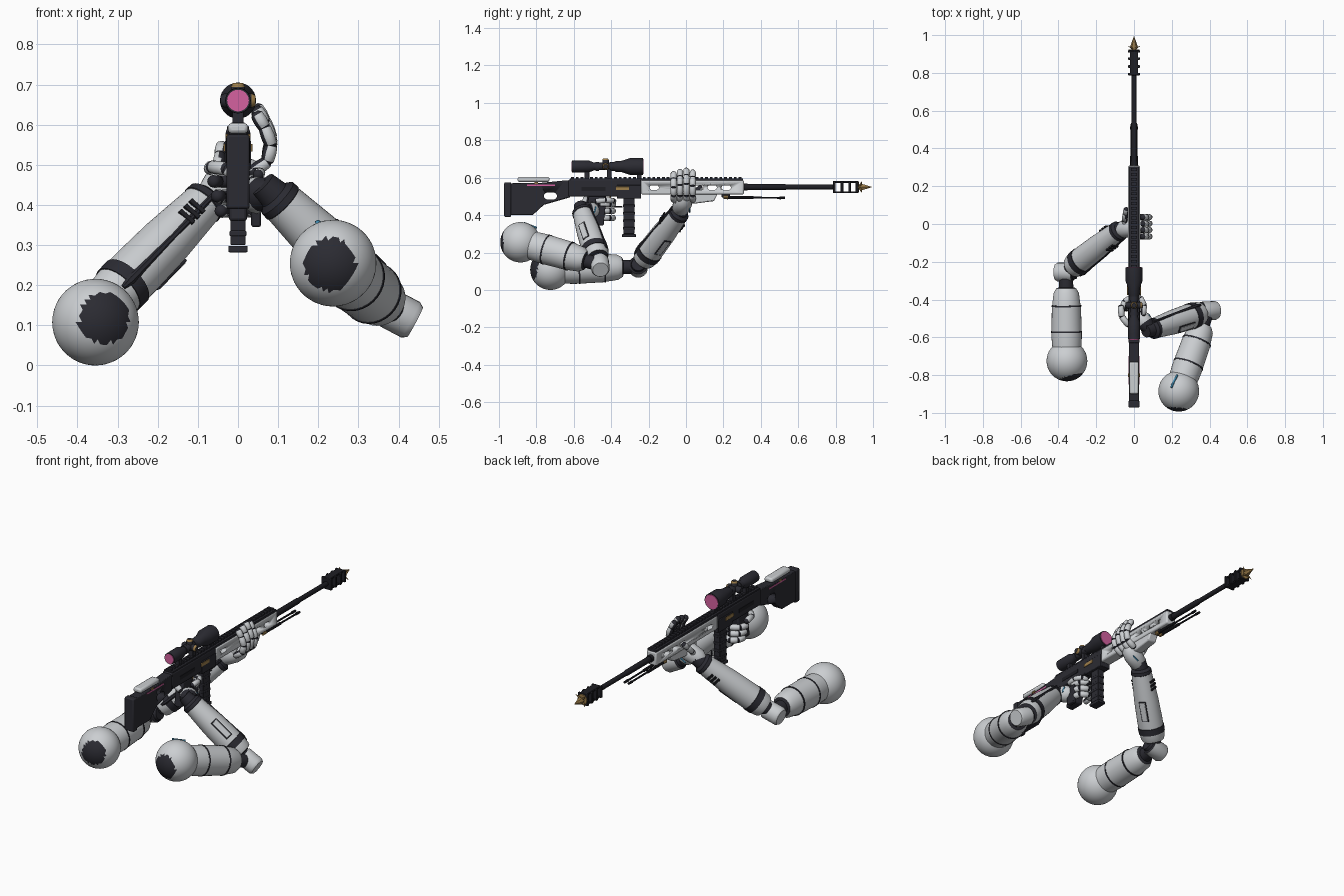
import bpy, bmesh, math, random
from mathutils import Vector as V, Matrix

random.seed(4)
cube = bpy.data.objects.get("Cube")
if cube:
    bpy.data.objects.remove(cube)


def material(name, rgb):
    m = bpy.data.materials.new(name)
    m.use_nodes = True
    m.diffuse_color = (*rgb, 1)
    m.node_tree.nodes["Principled BSDF"].inputs["Base Color"].default_value = (*rgb, 1)
    return m


white = material("armour white", (.6, .62, .64))
dark = material("dark polymer", (.024, .024, .032))
black = material("black steel", (.013, .013, .017))
gold = material("aged gold", (.34, .21, .07))
pink = material("pink glass", (.66, .12, .35))
blue = material("blue accent", (.05, .25, .42))


def finish(name, bm, mats, bevel=0.0, angle=38):
    bmesh.ops.recalc_face_normals(bm, faces=bm.faces)
    mesh = bpy.data.meshes.new(name)
    bm.to_mesh(mesh)
    bm.free()
    for m in mats:
        mesh.materials.append(m)
    mesh.shade_smooth()
    mesh.set_sharp_from_angle(angle=math.radians(angle))
    ob = bpy.data.objects.new(name, mesh)
    bpy.context.collection.objects.link(ob)
    if bevel:
        mod = ob.modifiers.new("bevel", "BEVEL")
        mod.width, mod.segments, mod.limit_method = bevel, 2, "ANGLE"
    return ob


def add_lathe(bm, p0, p1, prof, n=24):
    """Rings of (distance, radius, material index) from p0 towards p1."""
    p0, p1 = V(p0), V(p1)
    q = (p1 - p0).to_track_quat("Z", "Y")
    rings = []
    for d, r, *_ in prof:
        rings.append([bm.verts.new(p0 + q @ V((r * math.cos(a), r * math.sin(a), d)))
                      for a in (math.tau * i / n for i in range(n))])
    for k, (a, b) in enumerate(zip(rings, rings[1:])):
        for i in range(n):
            f = bm.faces.new((a[i], a[(i + 1) % n], b[(i + 1) % n], b[i]))
            f.material_index = prof[k][2] if len(prof[k]) > 2 else 0
    for ring, p in ((rings[0], prof[0]), (rings[-1], prof[-1])):
        f = bm.faces.new(ring)
        f.material_index = p[2] if len(p) > 2 else 0


def lathe(name, p0, p1, prof, mats, n=24):
    bm = bmesh.new()
    add_lathe(bm, p0, p1, prof, n)
    return finish(name, bm, mats)


def prism(name, pts, half, mat, bevel=.004, x=0):
    """Side outline of (y, z) points, extruded across x."""
    bm = bmesh.new()
    sides = [[bm.verts.new((x + s * half, y, z)) for y, z in pts] for s in (-1, 1)]
    for s in sides:
        bm.faces.new(s)
    for i in range(len(pts)):
        j = (i + 1) % len(pts)
        bm.faces.new((sides[0][i], sides[0][j], sides[1][j], sides[1][i]))
    return finish(name, bm, [mat], bevel)


def bar(name, y0, y1, z0, z1, half, mat, bevel=.003, x=0):
    return prism(name, [(y0, z0), (y1, z0), (y1, z1), (y0, z1)], half, mat, bevel, x)


def oval(y, z, length, height):
    r, h = height / 2, length / 2 - height / 2
    return [(y + (h if math.cos(a) > 0 else -h) + r * math.cos(a), z + r * math.sin(a))
            for a in (math.tau * (i + .5) / 16 for i in range(16))]


def cut(ob, outlines):
    """Cut side outlines through an object and discard the cutters."""
    cutters = [prism("cutter", o, .2, dark, 0) for o in outlines]
    for c in cutters:
        c.hide_render = True
        mod = ob.modifiers.new("cut", "BOOLEAN")
        mod.operation, mod.solver, mod.object = "DIFFERENCE", "EXACT", c
    bpy.context.view_layer.update()
    mesh = bpy.data.meshes.new_from_object(ob.evaluated_get(bpy.context.evaluated_depsgraph_get()))
    ob.modifiers.clear()
    ob.data = mesh
    for c in cutters:
        bpy.data.objects.remove(c)


def plate(name, centre, normal, along, size, mat, bevel=.002):
    """Thin plate of (length, width, thickness) lying on a surface."""
    nz = V(normal).normalized()
    nx = (V(along) - nz * V(along).dot(nz)).normalized()
    rot = Matrix((nx, nz.cross(nx), nz)).transposed().to_4x4()
    bm = bmesh.new()
    bmesh.ops.create_cube(bm, size=1, matrix=Matrix.Translation(centre) @ rot @ Matrix.Diagonal((*size, 1)))
    return finish(name, bm, [mat], bevel)


def finger(name, pts, r, hub):
    """White rounded segments, dark at the knuckles and on the side facing the hub."""
    bm = bmesh.new()
    for a, b in zip(pts, pts[1:]):
        n = (V(b) - V(a)).length
        add_lathe(bm, a, b, [(-.4 * r, .5 * r, 1), (.1 * r, .95 * r), (n * .5, r * 1.05),
                             (n - .1 * r, .95 * r, 1), (n + .4 * r, .5 * r, 1)], 12)
    bmesh.ops.recalc_face_normals(bm, faces=bm.faces)
    for f in bm.faces:
        if (V(hub) - f.calc_center_median()).normalized().dot(f.normal) > .45:
            f.material_index = 1
    return finish(name, bm, [white, dark], angle=50)


# Stock with thumbhole, receiver and cheek rest
stock = prism("stock", [(-.96, .40), (-.82, .40), (-.76, .455), (-.62, .495), (-.6, .585), (-.65, .585),
                        (-.78, .572), (-.96, .57)], .026, dark)
cut(stock, [oval(-.725, .502, .07, .036)])
bar("butt_pad", -.972, -.935, .39, .575, .029, dark, .006)
bar("cheek_rest", -.9, -.73, .578, .604, .025, white, .009)
prism("receiver", [(-.63, .5), (-.24, .5), (-.24, .59), (-.63, .59)], .03, dark, .006)
bar("magazine_well", -.37, -.24, .488, .56, .033, dark)
for s in (-1, 1):
    bar("pink_stripe", -.85, -.7, .557, .564, .002, pink, 0, s * .026)
    bar("receiver_gold_plate", -.375, -.305, .533, .552, .003, gold, .001, s * .033)
    bar("stock_gold_pin", -.81, -.79, .566, .577, .003, gold, .001, s * .028)
    bar("ejection_slot", -.56, -.43, .53, .55, .002, black, 0, s * .03)
bar("magazine", -.335, -.275, .3, .5, .019, dark)
bar("magazine_base", -.342, -.268, .282, .298, .024, dark)
for z in (.33, .37, .41, .45):
    bar("magazine_rib", -.338, -.272, z - .008, z + .006, .021, dark)
prism("pistol_grip", [(-.52, .5), (-.43, .5), (-.455, .36), (-.54, .36)], .023, dark, .008)
prism("grip_guard", [(-.5, .45), (-.43, .45), (-.44, .345), (-.49, .345)], .012, dark, .005, .045)
bar("trigger_guard", -.44, -.34, .44, .448, .008, dark)
bar("trigger", -.41, -.4, .45, .5, .004, gold, .001)

# Handguard with slots and a toothed top rail
guard = bar("handguard", -.24, .31, .51, .587, .031, white, .008)
cut(guard, [oval(y, .547, .05, .024) for y in (-.17, .07, .14, .215)])
bar("top_rail", -.62, .305, .584, .597, .027, dark, .002)
for i in range(36):
    bar("rail_tooth", -.615 + i * .0256, -.6 + i * .0256, .596, .605, .016, dark, 0)
prism("foregrip", [(-.06, .515), (.17, .515), (.15, .475), (.05, .462), (-.06, .462)], .026, white, .006)

# Barrel, slotted muzzle brake and spiked tip
lathe("barrel", (0, .29, .55), (0, 1, .55), [(0, .019), (.04, .019), (.04, .016), (.24, .016), (.25, .013), (.51, .013)],
      [black], 16)
for z in (.522, .578):
    bar("brake_rail", .79, .915, z - .005, z + .005, .021, black, .002)
for y in (.793, .834, .875, .914):
    bar("brake_baffle", y - .007, y + .007, .518, .582, .031, black, .003)
lathe("tip_collar", (0, .918, .55), (0, 1, .55), [(0, .03), (.007, .028)], [gold], 12)
lathe("gold_spike", (0, .92, .55), (0, 1, .55), [(0, .012), (.02, .02), (.075, .0005)], [gold], 6)
for i in range(4):
    a = math.tau * (i + .5) / 4
    p = V((0, .928, .55))
    lathe("side_spike", p, p + V((math.cos(a), .3, math.sin(a))), [(0, .01), (.045, .0005)], [gold], 5)

# Folded bipod with gold joints
bar("bipod_mount", .19, .235, .495, .515, .016, dark)
for s in (-1, 1):
    lathe("bipod_leg", (s * .013, .2, .495), (s * .013, 1, .488),
          [(0, .01, 1), (.025, .01, 1), (.025, .008), (.16, .008), (.16, .005), (.3, .005), (.3, .008), (.33, .006)],
          [black, gold], 8)

# Scope on three mounts
Z = .66
lathe("scope", (0, -.61, Z), (0, 0, Z), [(0, .031), (.03, .032), (.09, .032), (.12, .02), (.22, .02), (.235, .029),
                                         (.27, .031), (.31, .045), (.38, .045)], [dark], 28)
lathe("eyepiece_lens", (0, -.613, Z), (0, 0, Z), [(0, .027), (.005, .027)], [pink])
lathe("front_lens", (0, -.232, Z), (0, 0, Z), [(0, .04), (.005, .04)], [pink])
for d, cap in (((1, 0, 0), 1), ((0, 0, 1), 1), ((-1, 0, 0), 0)):
    lathe("turret", (0, -.43, Z), V((0, -.43, Z)) + V(d), [(0, .018), (.034, .018, cap), (.04, .015, cap), (.044, .012)],
          [dark, gold], 14)
for y in (-.53, -.41, -.25):
    bar("scope_mount", y - .013, y + .013, .595, .65, .014, dark)
for y in (-.475, -.395):
    lathe("scope_band", (0, y - .01, Z), (0, 1, Z), [(0, .024), (.02, .024)], [dark], 20)


def arm(side, shoulder, elbow, wrist, hinge, patch, panel, vents):
    """Shoulder ball, upper arm, elbow, forearm and wrist along a bent line."""
    s, e, w = V(shoulder), V(elbow), V(wrist)
    # Ball with a ragged dark socket at the back
    bm = bmesh.new()
    bmesh.ops.create_icosphere(bm, subdivisions=4, radius=.108, matrix=Matrix.Translation(s))
    pd = V(patch).normalized()
    for f in bm.faces:
        d = (f.calc_center_median() - s).normalized()
        if d.dot(pd) > .8 + random.uniform(-.015, .015):
            f.material_index = 1
    finish(side + "_shoulder", bm, [white, dark])
    n = (e - s).length
    lathe(side + "_upper_arm", s, e, [(.05, .075), (.12, .08), (.15, .08, 1), (.15, .082, 1), (.158, .082, 1), (.158, .08),
                                     (n * .61, .077, 1), (n * .61, .079, 1), (n * .61 + .008, .079, 1),
                                     (n * .61 + .008, .075), (n - .11, .067), (n - .085, .052, 1), (n - .08, .038, 1),
                                     (n, .036, 1)], [white, dark], 32)
    h = V(hinge).normalized()
    lathe(side + "_elbow", e - h * .055, e + h, [(0, .036, 1), (.015, .04, 1), (.02, .05), (.1, .05), (.113, .042)],
          [white, dark])
    m = (w - e).length
    lathe(side + "_forearm", e, w, [(0, .034, 1), (.05, .04, 1), (.055, .058), (.07, .064), (.1, .067, 1), (.1, .07, 1),
                                   (.135, .071, 1), (.136, .068), (.17, .068), (m * .6, .065), (m - .042, .054, 1),
                                   (m - .04, .056, 1), (m - .022, .055, 1), (m - .01, .04, 1), (m + .03, .034, 1)],
          [white, dark], 32)
    axis = (w - e).normalized()

    def across(v):
        return (V(v) - axis * V(v).dot(axis)).normalized()

    # Forearm panel, vents and strut
    out = across(panel)
    mid = e + axis * m * .5
    plate(side + "_panel_edge", mid + out * .065, out, axis, (.116, .04, .008), dark, .003)
    plate(side + "_panel", mid + out * .067, out, axis, (.108, .032, .009), white, .003)
    for v in vents:
        vd = across(v)
        for k in range(3):
            plate(side + "_vent", e + axis * (m - .085 - k * .021) + vd * .0595, vd, axis, (.012, .046, .009), black, .001)
    low = axis.cross(across((hinge[0], -.4, .1)))
    lathe(side + "_strut", e + axis * .08 + low * .064, e + axis * m + low * .052,
          [(0, .006), (.03, .014), (.07, .012), (m - .14, .008), (m - .09, .006)], [dark], 8)


arm("right_hand_side", (.237, -.885, .255), (.39, -.46, .135), (.083, -.56, .432), (.85, .05, -.45), (-.1, -1, -.04),
    (1, -.4, .1), [])
arm("left_hand_side", (-.355, -.725, .108), (-.36, -.255, .125), (-.065, -.025, .425), (-1, 0, -.25), (.25, -1, .12),
    (.8, .4, -.5), [(0, -1, .15), (-.2, 1, -.1)])
plate("shoulder_blue_line", (.213, -.832, .345), (-.25, .45, .85), (.3, 1, 0), (.08, .011, .009), blue)

# Supporting hand: palm under the handguard, fingers up its far side
lathe("support_palm", (-.08, -.035, .425), (.06, 0, .5), [(0, .03), (.025, .046), (.085, .05), (.13, .04), (.15, .02)],
      [white], 16)
plate("palm_blue_line", (.005, .02, .425), (.4, .55, -.7), (1, 0, .5), (.04, .007, .008), blue)
for i, lift in enumerate((-.012, 0, .006, -.004)):
    y = -.066 + i * .034
    finger("support_finger", [(.03, y, .478), (.073, y, .508), (.083, y, .56 + lift), (.066, y, .605 + lift),
                              (.046, y, .638 + lift)], .0165, (0, y, .56))
finger("support_thumb", [(-.04, -.02, .45), (-.05, .02, .49), (-.045, .055, .525), (-.04, .08, .55)], .015, (0, .03, .54))

# Gripping hand: palm behind the grip, fingers wrapped to the other side
lathe("grip_palm", (.085, -.56, .43), (.02, -.47, .42), [(0, .03, 1), (.025, .04, 1), (.045, .044), (.07, .046),
                                                        (.105, .03), (.115, .015)], [white, dark], 16)
plate("hand_blue_line", (.083, -.487, .428), (.85, .5, 0), (0, .4, 1), (.035, .008, .009), blue)
for i in range(3):
    z, reach = .385 + i * .037, .7 + i * .15
    finger("grip_finger", [(.042, -.46, z), (.034, -.41, z), (-.005, -.387, z), (-.05 * reach, -.41, z),
                           (-.062 * reach, -.455, z)], .0165, (0, -.45, z))
finger("trigger_finger", [(.05, -.48, .475), (.055, -.43, .48), (.035, -.39, .478), (.005, -.385, .475)], .014,
       (0, -.45, .475))
finger("grip_thumb", [(.02, -.54, .46), (-.03, -.535, .49), (-.065, -.49, .495), (-.07, -.435, .49)], .0165,
       (0, -.47, .48))
